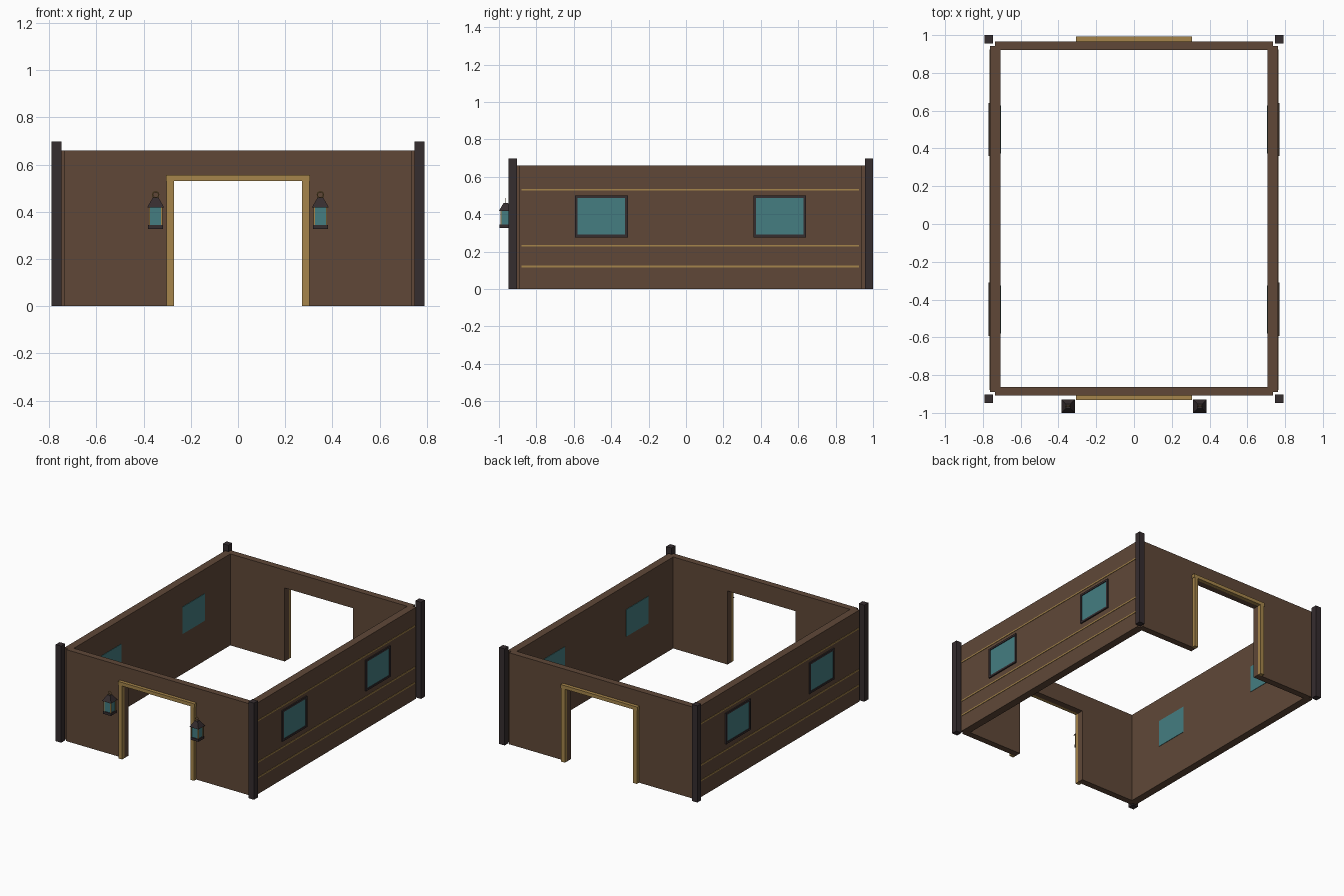
import bpy
import bmesh
from mathutils import Vector

if "Cube" in bpy.data.objects:
    bpy.data.objects.remove(bpy.data.objects["Cube"])


def material(name, rgb):
    m = bpy.data.materials.new(name)
    m.use_nodes = True
    m.diffuse_color = (*rgb, 1)
    m.node_tree.nodes["Principled BSDF"].inputs["Base Color"].default_value = (*rgb, 1)
    return m


WOOD = material("brown wood", (0.115, 0.064, 0.039))
DARK = material("dark timber", (0.036, 0.026, 0.028))
GOLD = material("golden trim", (0.38, 0.235, 0.07))
GLASS = material("teal glass", (0.058, 0.205, 0.22))


def finish(bm, name, mat):
    bmesh.ops.recalc_face_normals(bm, faces=bm.faces)
    me = bpy.data.meshes.new(name)
    bm.to_mesh(me)
    bm.free()
    me.materials.append(mat)
    ob = bpy.data.objects.new(name, me)
    bpy.context.collection.objects.link(ob)
    return ob


def box(name, mat, x, y, z, taper=1.0):
    """Box from (min, max) ranges; taper scales the top face."""
    bm = bmesh.new()
    bmesh.ops.create_cube(bm, size=1)
    for v in bm.verts:
        k = taper if v.co.z > 0 else 1
        v.co = Vector(((x[0] + x[1]) / 2 + v.co.x * k * (x[1] - x[0]),
                       (y[0] + y[1]) / 2 + v.co.y * k * (y[1] - y[0]),
                       (z[0] + z[1]) / 2 + v.co.z * (z[1] - z[0])))
    return finish(bm, name, mat)


def span(side, a, b):
    """Range a..b mirrored to the given side of x = 0."""
    return tuple(sorted((side * a, side * b)))


HEIGHT = 0.66
DOOR_X, DOOR_Z = 0.272, 0.53


# End walls with a doorway, as an extruded arch outline
def door_wall(name, y0, y1):
    half = [(DOOR_X, DOOR_Z), (DOOR_X, 0), (0.735, 0), (0.735, HEIGHT)]
    outline = half + [(-x, z) for x, z in reversed(half)]
    bm = bmesh.new()
    face = bm.faces.new([bm.verts.new((x, y0, z)) for x, z in outline])
    new = bmesh.ops.extrude_face_region(bm, geom=[face])["geom"]
    bmesh.ops.translate(bm, vec=(0, y1 - y0, 0),
                        verts=[v for v in new if isinstance(v, bmesh.types.BMVert)])
    finish(bm, name, WOOD)


for end, wall, trim, post in (
        ("front", (-0.908, -0.862), (-0.932, -0.906), (-0.948, -0.903)),
        ("back", (0.92, 0.967), (0.965, 0.992), (0.956, 1.0))):
    door_wall(end + "_wall", *wall)
    box(end + "_door_lintel", GOLD, (-0.306, 0.306), trim, (DOOR_Z, 0.555))
    for side, label in ((1, "left"), (-1, "right")):
        box(f"{end}_door_jamb_{label}", GOLD, span(side, DOOR_X, 0.302), trim, (0, DOOR_Z))
        box(f"{end}_corner_post_{label}", DARK, span(side, 0.747, 0.791), post, (0, 0.697))


# Side walls with windows and trim strips
def window(name, side, y0, y1):
    z0, z1, t = 0.277, 0.5, 0.014
    fx = span(side, 0.755, 0.771)
    box(name + "_glass", GLASS, span(side, 0.703, 0.766),
        (y0 + t, y1 - t), (z0 + t, z1 - t))
    for part, z in (("sill", (z0, z0 + t)), ("head", (z1 - t, z1))):
        box(f"{name}_{part}", DARK, fx, (y0, y1), z)
    for part, y in (("near_stile", (y0, y0 + t)), ("far_stile", (y1 - t, y1))):
        box(f"{name}_{part}", DARK, fx, y, (z0 + t, z1 - t))


for side, label in ((1, "left"), (-1, "right")):
    box(label + "_wall", WOOD, span(side, 0.706, 0.762), (-0.89, 0.942), (0, HEIGHT))
    window(label + "_front_window", side, -0.593, -0.311)
    window(label + "_back_window", side, 0.36, 0.641)
    for i, z in enumerate((0.12, 0.232, 0.531)):
        box(f"{label}_trim_strip_{i + 1}", GOLD, span(side, 0.76, 0.765),
            (-0.88, 0.925), (z - 0.005, z + 0.005))


# Lanterns beside the front door
def lantern(label, cx, cy):
    def block(part, mat, r, z, taper=1.0):
        box(f"{label}_lantern_{part}", mat, (cx - r, cx + r), (cy - r, cy + r), z, taper)

    block("base", DARK, 0.032, (0.326, 0.344))
    block("glass", GLASS, 0.026, (0.344, 0.42))
    block("roof", DARK, 0.036, (0.418, 0.46), 0.33)
    for sx in (-1, 1):
        for sy in (-1, 1):
            x, y, r = cx + sx * 0.026, cy + sy * 0.026, 0.003
            box(f"{label}_lantern_bar", GOLD, (x - r, x + r), (y - r, y + r), (0.344, 0.42))
    bpy.ops.mesh.primitive_torus_add(
        major_radius=0.013, minor_radius=0.0025, major_segments=16, minor_segments=6,
        location=(cx, cy, 0.472), rotation=(1.5708, 0, 0))
    ring = bpy.context.object
    ring.name = label + "_lantern_ring"
    ring.data.materials.append(GOLD)


for side, label in ((1, "left"), (-1, "right")):
    lantern(label, side * 0.349, -0.964)
